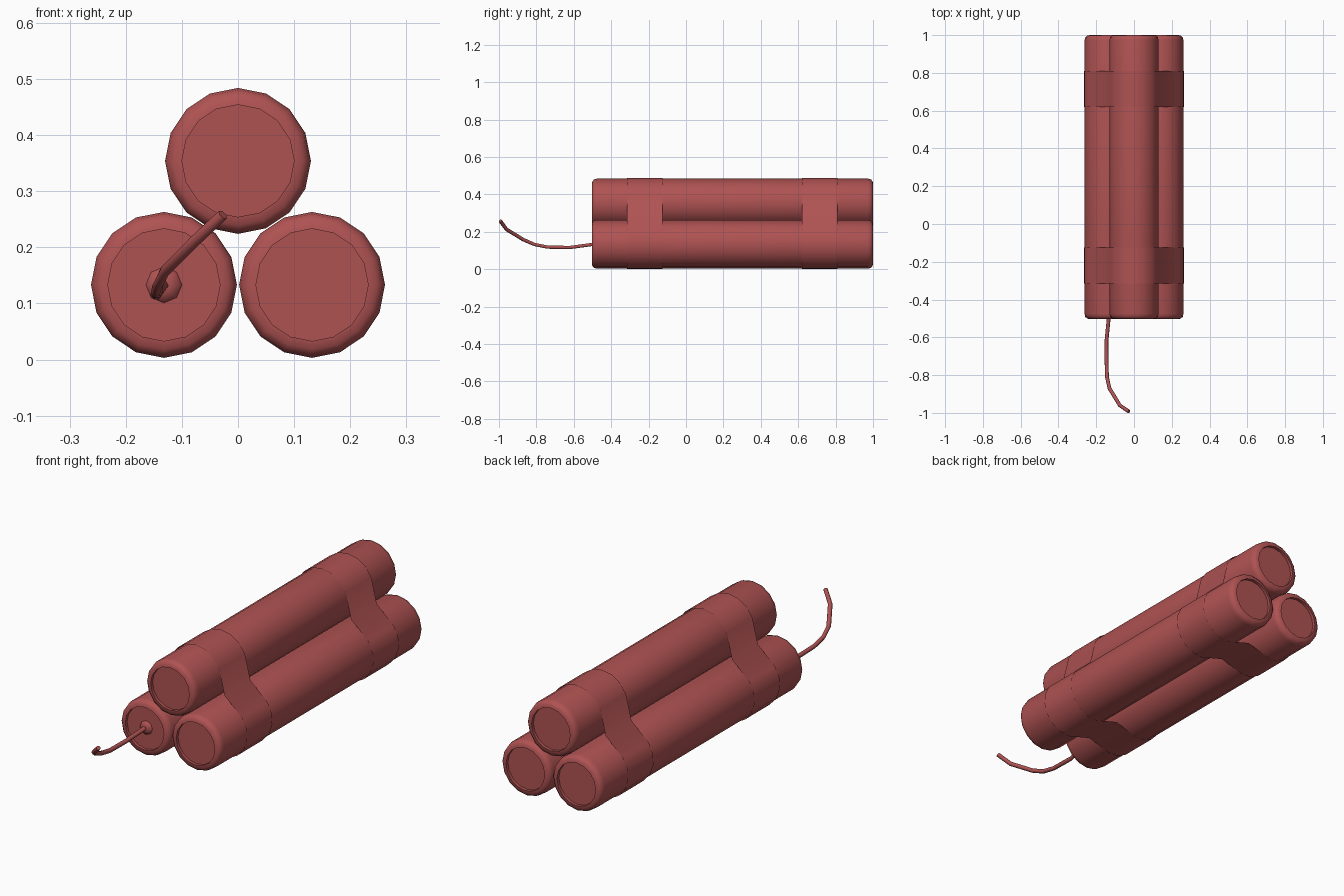
import bpy, bmesh, math
from mathutils import Vector

if "Cube" in bpy.data.objects:
    bpy.data.objects.remove(bpy.data.objects["Cube"])

red = bpy.data.materials.new("red_paper")
red.diffuse_color = (0.43, 0.085, 0.085, 1)
red.use_nodes = True
red.node_tree.nodes["Principled BSDF"].inputs["Base Color"].default_value = red.diffuse_color

R = 0.13
CENTRES = [(-0.132, 0.133), (0.132, 0.133), (0.0, 0.354)]


def finish(name, bm, angle=50, fix=True):
    if fix:
        bmesh.ops.recalc_face_normals(bm, faces=bm.faces)
    me = bpy.data.meshes.new(name)
    bm.to_mesh(me)
    bm.free()
    me.materials.append(red)
    ob = bpy.data.objects.new(name, me)
    bpy.context.collection.objects.link(ob)
    bpy.ops.object.select_all(action='DESELECT')
    ob.select_set(True)
    bpy.context.view_layer.objects.active = ob
    bpy.ops.object.shade_smooth_by_angle(angle=math.radians(angle))
    return ob


def skin(bm, rings, caps=True):
    """Join equal-length point rings with quads."""
    vs = [[bm.verts.new(p) for p in ring] for ring in rings]
    n = len(vs[0])
    for a, b in zip(vs, vs[1:]):
        for i in range(n):
            j = (i + 1) % n
            bm.faces.new((a[i], a[j], b[j], b[i]))
    if caps:
        bm.faces.new(vs[0])
        bm.faces.new(vs[-1])


def circle(cx, y, cz, r, n):
    return [(cx + r * math.cos(2 * math.pi * i / n), y,
             cz + r * math.sin(2 * math.pi * i / n)) for i in range(n)]


# Sticks: rounded rims and shallow recessed ends
end = [(0.1, 0.014), (0.1, 0.0), (0.115, 0.002), (0.126, 0.011), (R, 0.028)]
profile = [(r, -0.503 + d) for r, d in end] + [(r, 1.0 - d) for r, d in reversed(end)]
for k, (cx, cz) in enumerate(CENTRES):
    bm = bmesh.new()
    skin(bm, [circle(cx, y, cz, r, 16) for r, y in profile])
    finish(f"stick_{k + 1}", bm)

# Straps: thin open sheets wrapped round all three sticks, sagging in the gaps
mid = Vector((0, sum(c[1] for c in CENTRES) / 3))
order = [CENTRES[1], CENTRES[2], CENTRES[0]]
RS = 0.1345
loop = []
for k, (cx, cz) in enumerate(order):
    base = -30 + 120 * k
    for a in range(-66, 67, 22):
        t = math.radians(base + a)
        loop.append((cx + RS * math.cos(t), cz + RS * math.sin(t)))
    nx, nz = order[(k + 1) % 3]
    m = Vector(((cx + nx) / 2, (cz + nz) / 2))
    sag = m + (m - mid).normalized() * 0.098
    loop.append(tuple(sag))
for name, y0, y1 in (("front_strap", -0.315, -0.125), ("rear_strap", 0.62, 0.81)):
    bm = bmesh.new()
    skin(bm, [[(x, y, max(z, 0)) for x, z in loop] for y in (y1, y0)], caps=False)
    finish(name, bm, 80, fix=False)

# Fuse collar sitting in the recessed end
bm = bmesh.new()
fx, fz = CENTRES[0]
skin(bm, [circle(fx, -0.487, fz, 0.033, 8), circle(fx, -0.496, fz, 0.029, 8),
          circle(fx, -0.502, fz, 0.013, 8)])
finish("fuse_collar", bm)

# Fuse: six-sided tube along a drooping path
path = [Vector(p) for p in [(-0.132, -0.48, 0.135), (-0.146, -0.62, 0.116), (-0.145, -0.74, 0.118),
                            (-0.143, -0.81, 0.132), (-0.13, -0.87, 0.158),
                            (-0.075, -0.96, 0.213), (-0.027, -0.993, 0.258)]]
rings = []
for i, p in enumerate(path):
    d = (path[min(i + 1, len(path) - 1)] - path[max(i - 1, 0)]).normalized()
    u = d.cross(Vector((0, 0, 1))).normalized()
    v = u.cross(d)
    rings.append([p + 0.01 * (u * math.cos(t) + v * math.sin(t))
                  for t in (math.pi * s / 3 for s in range(6))])
bm = bmesh.new()
skin(bm, rings)
finish("fuse", bm, 65)
